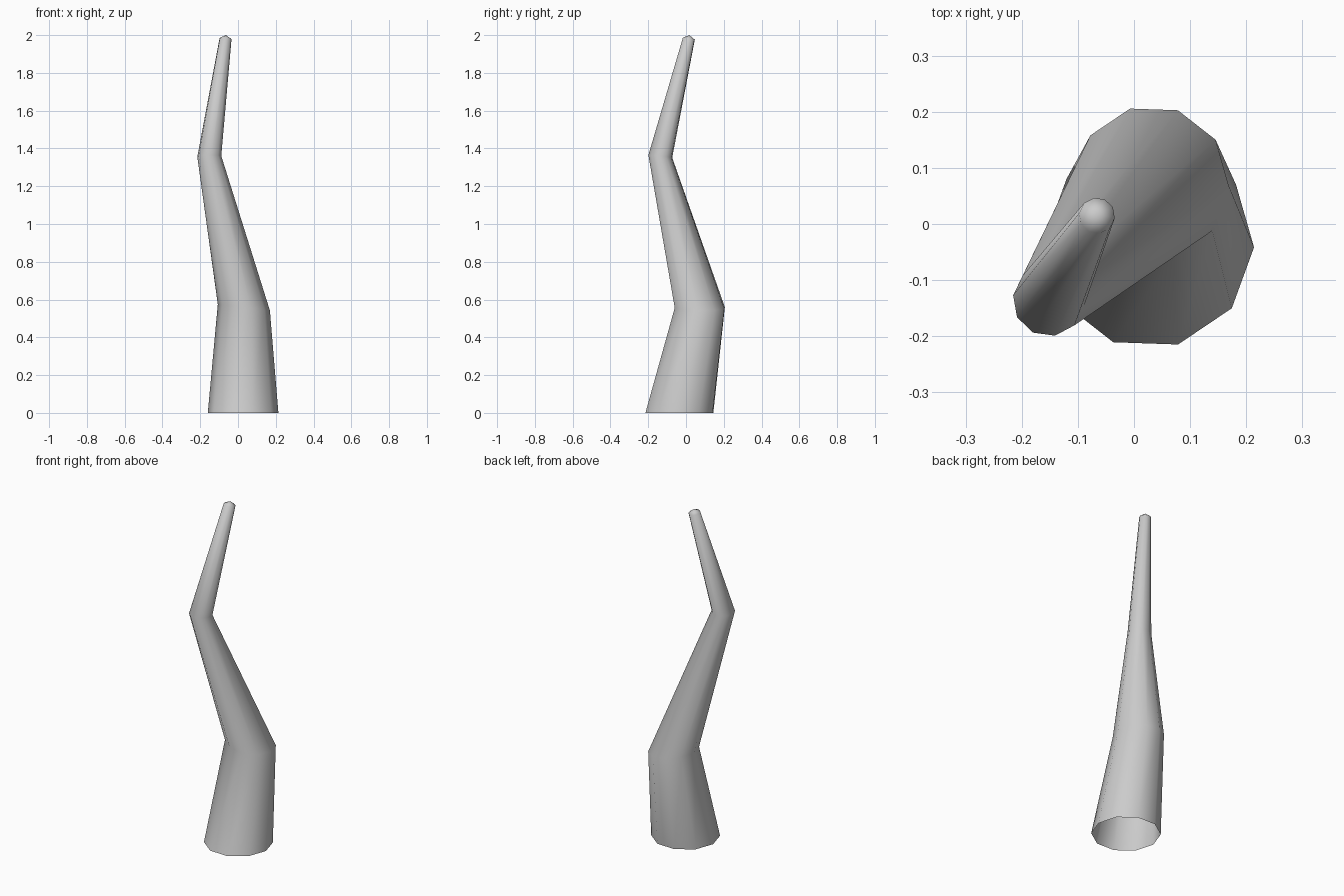
import bpy, bmesh
from math import cos, sin, radians, pi

if "Cube" in bpy.data.objects:
    bpy.data.objects.remove(bpy.data.objects["Cube"])

SIDES = 10
# centre x, y, z, radius, tilt slope in x, tilt slope in y, phase in degrees
RINGS = [
    (0.027, -0.035, 0.0, 0.187, 0.0, 0.0, -2),
    (0.031, 0.073, 0.558, 0.138, -0.12, -0.02, -2),
    (-0.152, -0.136, 1.358, 0.064, 0.03, -0.10, -8),
    (-0.066, 0.015, 1.981, 0.032, -0.10, -0.18, -8),
]

bm = bmesh.new()


def ring(cx, cy, cz, r, sx, sy, phase):
    verts = []
    for i in range(SIDES):
        a = radians(phase) + 2 * pi * i / SIDES
        dx, dy = r * cos(a), r * sin(a)
        verts.append(bm.verts.new((cx + dx, cy + dy, cz + sx * dx + sy * dy)))
    return verts


# Bent, tapering trunk, open at the bottom
loops = [ring(*p) for p in RINGS]
for low, high in zip(loops, loops[1:]):
    for i in range(SIDES):
        j = (i + 1) % SIDES
        bm.faces.new((low[i], low[j], high[j], high[i]))

# Blunt pointed tip
apex = bm.verts.new((-0.064, 0.018, 2.0))
for i in range(SIDES):
    bm.faces.new((loops[-1][i], loops[-1][(i + 1) % SIDES], apex))

mesh = bpy.data.meshes.new("branch")
bm.to_mesh(mesh)
bm.free()
for p in mesh.polygons:
    p.use_smooth = True
branch = bpy.data.objects.new("branch", mesh)
bpy.context.collection.objects.link(branch)
